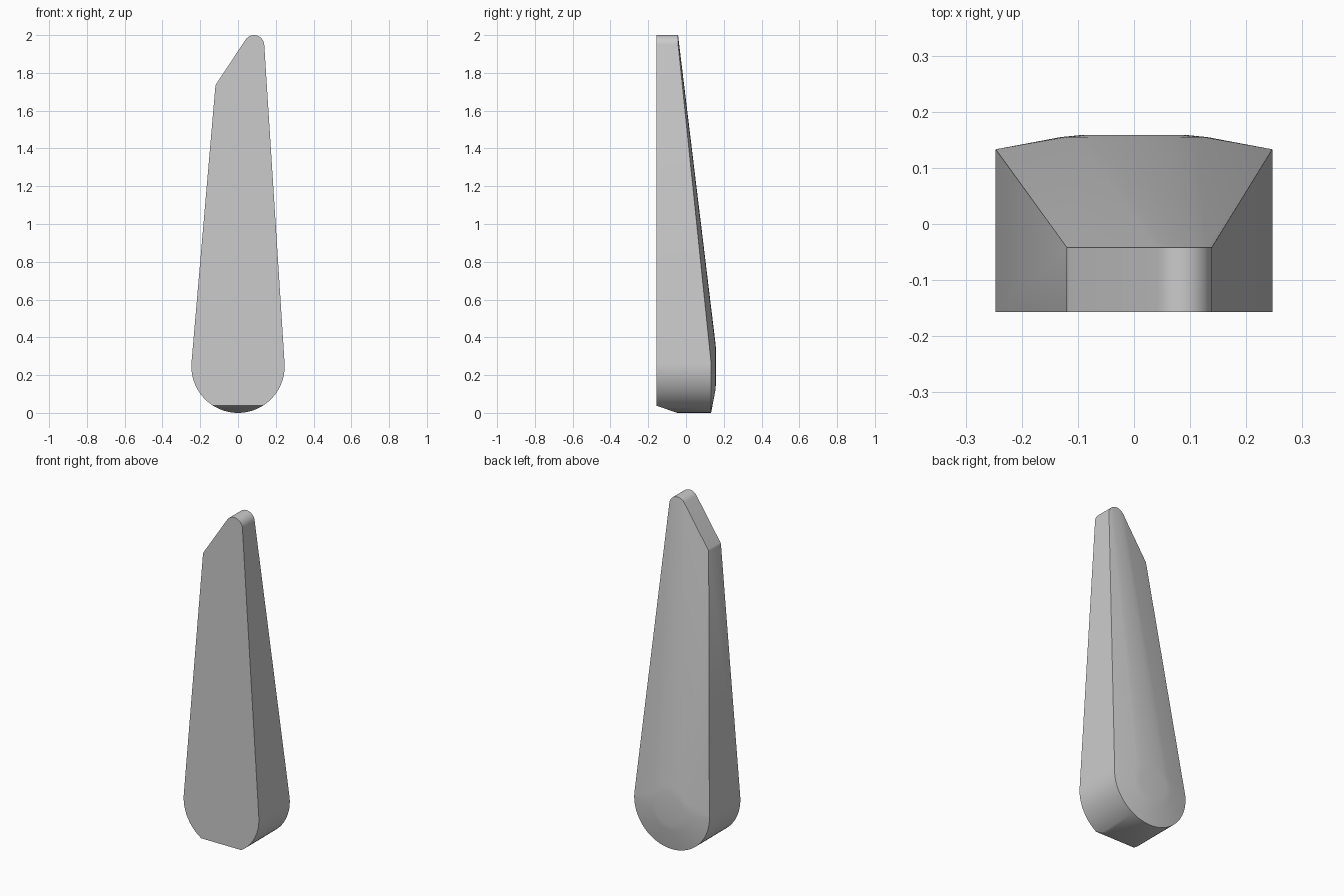
import bpy, bmesh
from math import cos, sin, radians
from mathutils import Vector

cube = bpy.data.objects.get("Cube")
if cube:
    bpy.data.objects.remove(cube)

FRONT, TIP_BACK, BASE_BACK = -0.157, -0.042, 0.133
BASE, TIP, SHOULDER = (0, 0.247), (0.085, 1.946), (-0.09, 1.725)


def arc(centre, radius, start, end, steps):
    """Points (x, z) on an arc, angles in degrees."""
    angles = [radians(start + (end - start) * i / steps) for i in range(steps + 1)]
    return [(centre[0] + radius * cos(a), centre[1] + radius * sin(a)) for a in angles]


# Outline: round base, narrow tip, small rounded shoulder
base = arc(BASE, 0.247, 176, 364, 40)
top = arc(TIP, 0.054, 4, 146, 14) + arc(SHOULDER, 0.03, 146, 176, 4)

# Solid: flat front, tapering back with a low dome over the base
points = [(x, FRONT, z) for x, z in base + top]
points += [(x, BASE_BACK, z) for x, z in base]
points += [(x, TIP_BACK, z) for x, z in top]
for radius, depth in ((0.13, 0.155), (0.09, 0.159)):
    points += [(x, depth, z) for x, z in arc(BASE, radius, 0, 350, 35)]

bm = bmesh.new()
for p in points:
    bm.verts.new(p)
hull = bmesh.ops.convex_hull(bm, input=bm.verts[:])
loose = [v for v in bm.verts if not v.link_faces]
bmesh.ops.delete(bm, geom=loose, context='VERTS')

# Sloped cut under the front of the base
cut = bmesh.ops.bisect_plane(bm, geom=bm.verts[:] + bm.edges[:] + bm.faces[:],
                             plane_co=(0, FRONT, 0.038),
                             plane_no=Vector((0, -0.038, -0.112)).normalized(),
                             clear_outer=True)
rim = [e for e in cut["geom_cut"] if isinstance(e, bmesh.types.BMEdge)]
bmesh.ops.holes_fill(bm, edges=rim, sides=0)
bmesh.ops.dissolve_limit(bm, angle_limit=radians(0.2), verts=bm.verts[:], edges=bm.edges[:])
bmesh.ops.recalc_face_normals(bm, faces=bm.faces[:])

mesh = bpy.data.meshes.new("tapered_blade")
bm.to_mesh(mesh)
bm.free()
blade = bpy.data.objects.new("tapered_blade", mesh)
bpy.context.collection.objects.link(blade)

# Plain grey
grey = bpy.data.materials.new("plain grey")
grey.use_nodes = True
colour = (0.6, 0.6, 0.6, 1)
grey.diffuse_color = colour
grey.node_tree.nodes["Principled BSDF"].inputs["Base Color"].default_value = colour
mesh.materials.append(grey)

# Smooth the round parts, keep the rims crisp
bpy.ops.object.select_all(action='DESELECT')
blade.select_set(True)
bpy.context.view_layer.objects.active = blade
bpy.ops.object.shade_smooth_by_angle(angle=radians(30))
